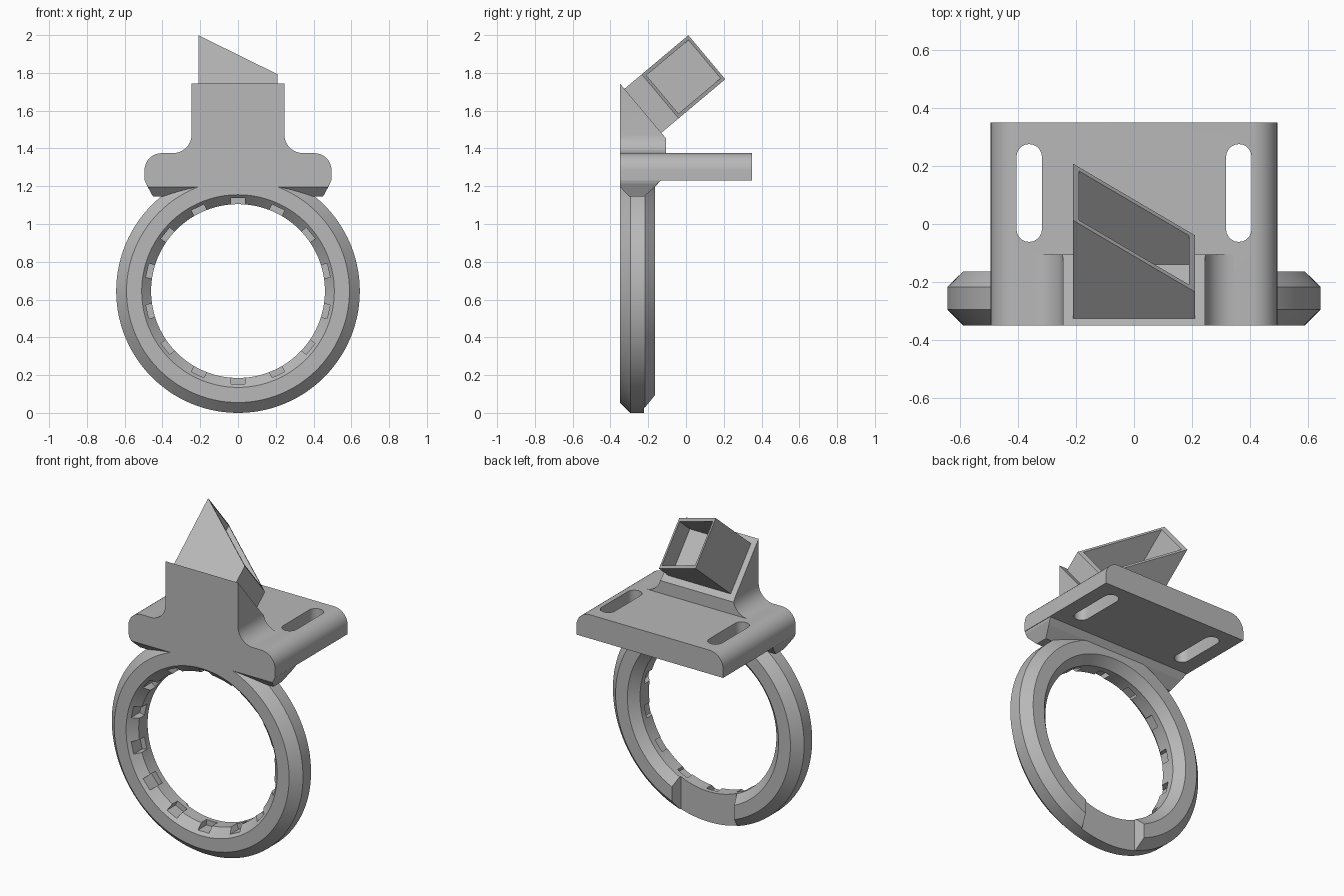
import bpy, bmesh
from math import sin, cos, pi, radians
from mathutils import Matrix, Vector

cube = bpy.data.objects.get("Cube")
if cube:
    bpy.data.objects.remove(cube, do_unlink=True)

GREY = (0.48, 0.48, 0.48, 1)
mat = bpy.data.materials.new("plain_grey")
mat.use_nodes = True
mat.diffuse_color = GREY
mat.node_tree.nodes["Principled BSDF"].inputs["Base Color"].default_value = GREY


def finish(name, bm):
    bmesh.ops.recalc_face_normals(bm, faces=bm.faces)
    mesh = bpy.data.meshes.new(name)
    bm.to_mesh(mesh)
    bm.free()
    mesh.materials.append(mat)
    ob = bpy.data.objects.new(name, mesh)
    bpy.context.collection.objects.link(ob)
    return ob


def add_prism(bm, pts, d0, d1, matrix=Matrix()):
    """Extrude a profile (a, b) along the local y axis."""
    rings = [[bm.verts.new(matrix @ Vector((a, d, b))) for a, b in pts] for d in (d0, d1)]
    for ring in rings:
        bm.faces.new(ring)
    n = len(pts)
    for i in range(n):
        j = (i + 1) % n
        bm.faces.new((rings[0][i], rings[0][j], rings[1][j], rings[1][i]))


def select_only(ob):
    bpy.ops.object.select_all(action='DESELECT')
    ob.select_set(True)
    bpy.context.view_layer.objects.active = ob


def cut(ob, bm):
    cutter = finish("cutter", bm)
    cutter.hide_render = True
    mod = ob.modifiers.new("cut", 'BOOLEAN')
    mod.operation, mod.solver, mod.object = 'DIFFERENCE', 'EXACT', cutter
    select_only(ob)
    bpy.ops.object.modifier_apply(modifier=mod.name)
    bpy.data.objects.remove(cutter, do_unlink=True)


def smooth(ob):
    select_only(ob)
    bpy.ops.object.shade_smooth_by_angle(angle=radians(25))


def arc(cx, cz, r, a0, a1, n=10):
    angles = [radians(a0 + (a1 - a0) * i / n) for i in range(n + 1)]
    return [(cx + r * cos(a), cz + r * sin(a)) for a in angles]


def mirrored(half):
    return half + [(-x, z) for x, z in reversed(half)]


# Ring: chamfered section turned about the y axis
CZ, FRONT, BACK = 0.645, -0.35, -0.164
section = [(0.51, FRONT), (0.59, FRONT), (0.645, -0.295), (0.645, -0.217),
           (0.59, BACK), (0.51, BACK), (0.46, -0.214), (0.46, -0.30)]
bm = bmesh.new()
STEPS = 112
loops = []
for i in range(STEPS):
    a = 2 * pi * i / STEPS
    loops.append([bm.verts.new((r * sin(a), y, CZ - r * cos(a))) for r, y in section])
for i in range(STEPS):
    p, q = loops[i], loops[(i + 1) % STEPS]
    for k in range(len(section)):
        m = (k + 1) % len(section)
        bm.faces.new((p[k], p[m], q[m], q[k]))
ring = finish("ring", bm)

# Detent notches round the bore, and the recess at the bottom of the back
bm = bmesh.new()
for i in range(14):
    turn = Matrix.Translation((0, 0, CZ)) @ Matrix.Rotation(2 * pi * i / 14, 4, 'Y')
    add_prism(bm, [(-0.037, -0.43), (0.037, -0.43), (0.037, -0.492), (-0.037, -0.492)],
              -0.40, -0.25, turn)
flat = Matrix(((1, 0, 0, 0), (0, 0, 1, 0), (0, 1, 0, 0), (0, 0, 0, 1)))
add_prism(bm, [(-0.19, -0.223), (0.19, -0.223), (0.215, -0.15), (-0.215, -0.15)],
          -0.1, 0.3, flat)
cut(ring, bm)
smooth(ring)

# Plate with rounded upper edges and two slots
bm = bmesh.new()
add_prism(bm, mirrored([(0.495, 1.23)] + arc(0.405, 1.285, 0.09, 0, 90)), FRONT, 0.35)
plate = finish("plate", bm)
bm = bmesh.new()
for x in (-0.362, 0.362):
    slot = arc(x, 0.232, 0.044, 0, 180) + arc(x, -0.018, 0.044, 180, 360)
    add_prism(bm, slot, 1.1, 1.5, flat)
cut(plate, bm)
smooth(plate)

# Chamfered bar under the front of the plate
bm = bmesh.new()
for z, x, y0, y1 in ((1.24, 0.495, FRONT, -0.125), (1.215, 0.488, FRONT, -0.155),
                     (1.197, 0.477, FRONT, BACK), (1.145, 0.45, -0.30, -0.222)):
    for sx in (-x, x):
        for y in (y0, y1):
            bm.verts.new((sx, y, z))
bmesh.ops.convex_hull(bm, input=bm.verts)
bmesh.ops.dissolve_limit(bm, angle_limit=0.01, verts=bm.verts, edges=bm.edges)
finish("under_bar", bm)

# Tower with flared foot, cut by a sloping plane
bm = bmesh.new()
half = [(0.345, 1.34)] + arc(0.345, 1.475, 0.1, 270, 180) + [(0.245, 1.745)]
add_prism(bm, mirrored(half), FRONT, -0.105)
cut_result = bmesh.ops.bisect_plane(
    bm, geom=bm.verts[:] + bm.edges[:] + bm.faces[:], dist=1e-5,
    plane_co=(0, FRONT, 1.744), plane_no=(0, 0.766, 0.643), clear_outer=True)
bmesh.ops.holes_fill(bm, edges=[e for e in bm.edges if e.is_boundary])
smooth(finish("tower", bm))

# Hollow tube rising backwards, with a slanted open end
t = radians(40)
frame = Matrix(((1, 0, 0, 0),
                (0, sin(t), cos(t), -0.33),
                (0, -cos(t), sin(t), 1.712),
                (0, 0, 0, 1)))
bm = bmesh.new()
add_prism(bm, [(-0.21, -0.015), (0.21, -0.015), (0.21, 0.125), (-0.21, 0.447)],
          0, 0.304, frame)
tube = finish("tube", bm)
bm = bmesh.new()
add_prism(bm, [(-0.19, 0.01), (0.19, 0.01), (0.19, 0.6), (-0.19, 0.6)],
          0.02, 0.284, frame)
cut(tube, bm)
